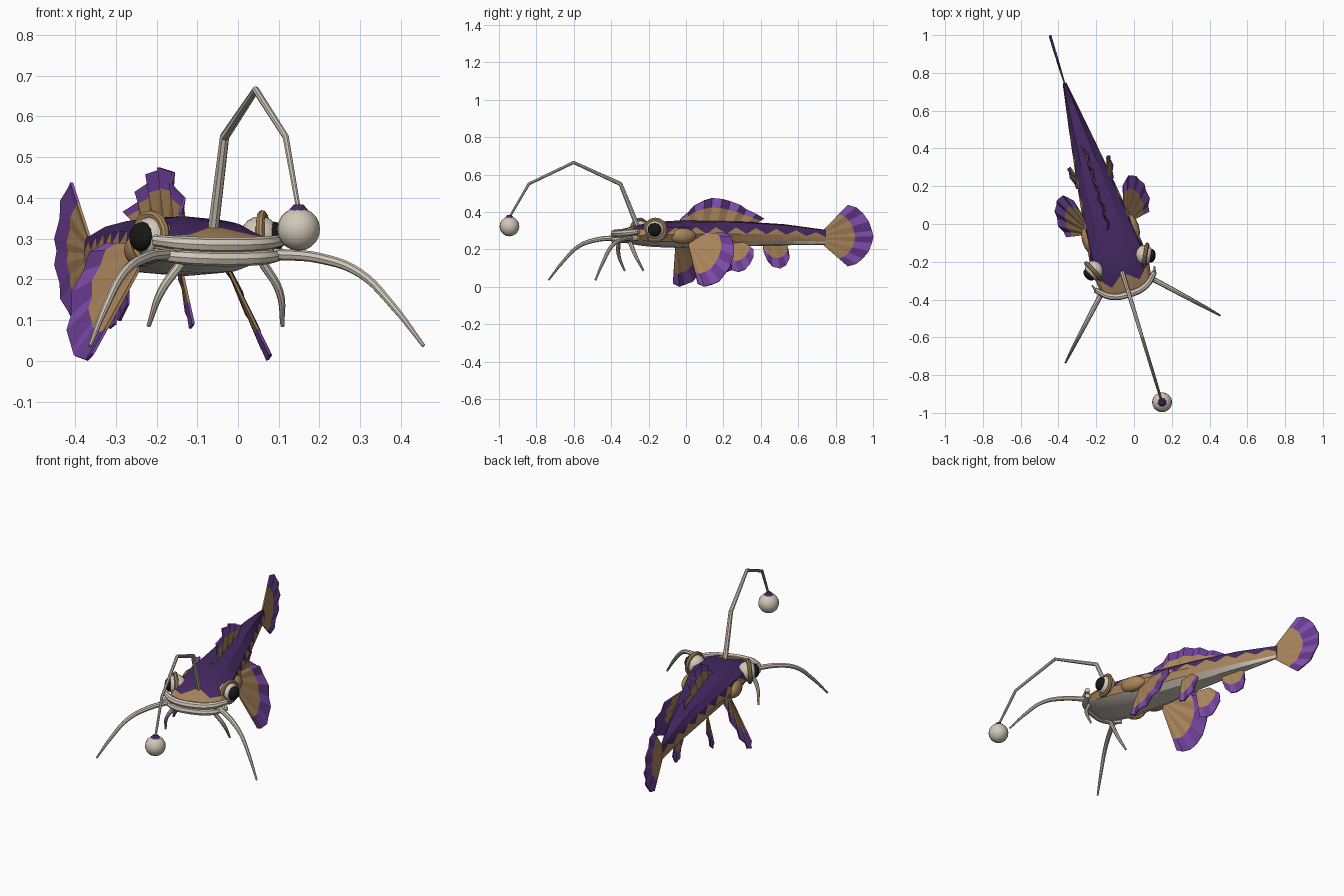
import bpy, bmesh, math
from mathutils import Matrix, Vector

if "Cube" in bpy.data.objects:
    bpy.data.objects.remove(bpy.data.objects["Cube"])

# Fish is built along +Y (head at -Y), then turned and placed by PLACE
PLACE = Matrix.Translation((-0.14, 0, 0)) @ Matrix.Rotation(math.radians(17), 4, 'Z')


def material(name, rgb):
    m = bpy.data.materials.new(name)
    m.diffuse_color = (*rgb, 1)
    m.use_nodes = True
    m.node_tree.nodes["Principled BSDF"].inputs["Base Color"].default_value = m.diffuse_color
    return m


DARK = material("dark_purple", (0.062, 0.023, 0.13))
PURPLE = material("fin_purple", (0.22, 0.075, 0.42))
DEEP = material("fin_purple_shade", (0.14, 0.045, 0.28))
TAN = material("tan", (0.40, 0.235, 0.105))
CREAM = material("cream", (0.64, 0.58, 0.49))
BLACK = material("black", (0.009, 0.009, 0.009))


def finish(name, mesh, mats, smooth=None):
    for m in mats:
        mesh.materials.append(m)
    mesh.transform(PLACE)
    ob = bpy.data.objects.new(name, mesh)
    bpy.context.collection.objects.link(ob)
    if smooth:
        bpy.ops.object.select_all(action='DESELECT')
        ob.select_set(True)
        bpy.context.view_layer.objects.active = ob
        bpy.ops.object.shade_smooth_by_angle(angle=math.radians(smooth))
    return ob


def from_bmesh(name, bm, mats, smooth=None):
    bmesh.ops.recalc_face_normals(bm, faces=bm.faces)
    mesh = bpy.data.meshes.new(name)
    bm.to_mesh(mesh)
    bm.free()
    return finish(name, mesh, mats, smooth)


def ball(name, centre, scale, mat, direction=(0, 0, 1), seg=16, rings=10):
    bm = bmesh.new()
    rot = Vector(direction).to_track_quat('Z', 'Y').to_matrix().to_4x4()
    bmesh.ops.create_uvsphere(bm, u_segments=seg, v_segments=rings, radius=1,
                              matrix=Matrix.Translation(centre) @ rot @ Matrix.Diagonal((*scale, 1)))
    return from_bmesh(name, bm, [mat], 40)


def tube(name, points, radii, mat, poly=False, closed=False):
    cu = bpy.data.curves.new(name, 'CURVE')
    cu.dimensions = '3D'
    cu.bevel_depth, cu.bevel_resolution = 1.0, 2
    cu.use_fill_caps = True
    cu.resolution_u = 5
    sp = cu.splines.new('POLY' if poly else 'BEZIER')
    pts = sp.points if poly else sp.bezier_points
    pts.add(len(points) - 1)
    for p, co, r in zip(pts, points, radii):
        p.co = (*co, 1) if poly else co
        p.radius = r
        if not poly:
            p.handle_left_type = p.handle_right_type = 'AUTO'
    sp.use_cyclic_u = closed
    tmp = bpy.data.objects.new("tmp", cu)
    bpy.context.collection.objects.link(tmp)
    dg = bpy.context.evaluated_depsgraph_get()
    mesh = bpy.data.meshes.new_from_object(tmp.evaluated_get(dg))
    bpy.data.objects.remove(tmp)
    mesh.materials.clear()
    return finish(name, mesh, [mat], 40)


def fin(name, origin, U, V, root, outer, inner=0.66, side=1, pleat=0.006):
    """Fan of rays from the root line to the outer points: tan web, purple rim."""
    O, U, V = Vector(origin), Vector(U), Vector(V)
    N = U.cross(V).normalized()
    bm = bmesh.new()
    rows = []
    for i, (a, b) in enumerate(outer):
        t = i / (len(outer) - 1)
        ra, rb = (root[0][k] * (1 - t) + root[1][k] * t for k in (0, 1))
        row = []
        for f in (0, inner, 1):
            p = O + U * (ra + (a - ra) * f) + V * (rb + (b - rb) * f)
            p += N * pleat * f * (1 if i % 2 else -1)
            p.x *= side
            row.append(bm.verts.new(p))
        rows.append(row)
    for i, (r0, r1) in enumerate(zip(rows, rows[1:])):
        bm.faces.new((r0[0], r0[1], r1[1], r1[0])).material_index = 0
        bm.faces.new((r0[1], r0[2], r1[2], r1[1])).material_index = 1 + i % 2
    ob = from_bmesh(name, bm, [TAN, PURPLE, DEEP])
    mod = ob.modifiers.new("thickness", 'SOLIDIFY')
    mod.thickness, mod.offset = 0.007, 0


# Body: lofted sections (y, half width, top, bottom)
SECTIONS = [(-0.37, .125, .298, .243), (-0.31, .148, .322, .228), (-0.2, .152, .345, .214),
            (-0.05, .138, .355, .208), (0.06, .12, .354, .210), (0.3, .086, .350, .216),
            (0.55, .048, .335, .222), (0.78, .010, .305, .225)]
HALF = [(0, 1), (.55, .95), (.88, .76), (1, .5), (.86, .22), (.5, .04), (0, 0)]


def section(y):
    for a, b in zip(SECTIONS, SECTIONS[1:]):
        if y <= b[0] + 1e-6:
            t = (y - a[0]) / (b[0] - a[0])
            return [p + (q - p) * t for p, q in zip(a, b)]


bm = bmesh.new()
ys = [-0.37, -0.33, -0.27] + [-0.27 + 1.05 * i / 18 for i in range(1, 19)]
ring_pts = HALF + [(-x, z) for x, z in HALF[-2:0:-1]]
rings = []
for y in ys:
    _, w, top, bot = section(y)
    rings.append([bm.verts.new((x * w, y, bot + z * (top - bot))) for x, z in ring_pts])
n = len(ring_pts)
for i, (A, B) in enumerate(zip(rings, rings[1:])):
    for j in range(n):
        k = (j + 1) % n
        band = min(j, n - 1 - j)
        u, l = (j, k) if j < n / 2 else (k, j)      # upper and lower edge of the band
        if i == 1 and band < 2:                     # toothed front edge of the back colour
            inn, out = (u, l) if band else (l, u)
            for vs, c in (((B[u], B[l], A[inn]), 0), ((A[u], A[l], B[out]), 1)):
                bm.faces.new(vs).material_index = c
        elif i > 1 and band == 2:                   # toothed side edge of the back colour
            P, Q = (A, B) if i % 2 else (B, A)
            bm.faces.new((P[u], Q[u], Q[l])).material_index = 0
            bm.faces.new((P[u], Q[l], P[l])).material_index = 1
        else:
            f = bm.faces.new((A[j], A[k], B[k], B[j]))
            f.material_index = 2 if band > 3 else (0 if i > 1 and band < 2 else 1)
bm.faces.new(rings[0]).material_index = 1
bm.faces.new(rings[-1]).material_index = 1
from_bmesh("body", bm, [DARK, TAN, CREAM], 25)

# Lips
for name, z, out in (("upper_lip", .288, 0), ("lower_lip", .254, -.004)):
    tube(name, [(-.165, -.315, z + .008), (-.1, -.37, z), (0, -.388 - out, z - .003),
                (.1, -.37, z), (.165, -.315, z + .008)], [.014, .018, .019, .018, .014], CREAM)

for side, tag in ((1, "right"), (-1, "left")):
    # Eyes with a raised socket ring
    d = Vector((side * .9, -.42, .05)).normalized()
    c = Vector((side * .138, -.213, .303))
    ball(tag + "_eye", c, (.052, .052, .05), CREAM, d)
    ball(tag + "_pupil", c + d * .036, (.037, .037, .025), BLACK, d, 12, 8)
    e1 = Vector((-d.y, d.x, 0)).normalized()
    e2 = d.cross(e1)
    circle = [c + d * .008 + (e1 * math.cos(a) + e2 * math.sin(a)) * .056
              for a in (math.tau * i / 16 for i in range(16))]
    tube(tag + "_eye_ring", circle, [.011] * 16, TAN, True, True)
    # Cheek lobe behind the eye
    ball(tag + "_cheek", (side * .122, -.055, .272), (.034, .075, .042), TAN, seg=12, rings=8)
    # Barbels
    tube(tag + "_long_barbel", [(side * x, y, z) for x, y, z in
         ((.135, -.34, .262), (.225, -.43, .252), (.304, -.51, .215), (.368, -.575, .135), (.428, -.637, .037))],
         [.014, .013, .011, .009, .005], CREAM)
    tube(tag + "_short_barbel", [(side * x, y, z) for x, y, z in
         ((.105, -.345, .24), (.152, -.33, .17), (.172, -.29, .085))], [.012, .010, .005], CREAM)
    # Pectoral and pelvic fins
    fin(tag + "_pectoral_fin", (.11, 0, .25), (.292, .956, 0), (.44, -.13, -1), [(-.02, .03), (0, -.035)],
        [(.03, .235), (.065, .246), (.105, .24), (.145, .218), (.18, .178), (.205, .135),
         (.222, .085), (.225, .03), (.21, -.015), (.17, -.04)], .70, side)
    fin(tag + "_pelvic_fin", (.07, .23, .23), (.25, .96, 0), (.2, 0, -1), [(-.01, 0), (.07, -.01)],
        [(-.005, .14), (.03, .15), (.065, .14), (.095, .11), (.118, .07), (.12, .03)], .62, side, .004)

# Fins on the middle line
fin("dorsal_fin", (0, 0, 0), (0, 1, 0), (0, 0, 1), [(-.03, .345), (.38, .335)],
    [(-.03, .362), (.01, .40), (.05, .435), (.10, .463), (.15, .475), (.20, .47), (.25, .458),
     (.30, .438), (.34, .415), (.39, .39), (.44, .365)], .62, pleat=.012)
fin("tail_fin", (0, 0, 0), (0, 1, 0), (0, 0, 1), [(.765, .30), (.765, .225)],
    [(.905, .438), (.95, .425), (.99, .393), (1.02, .35), (1.04, .30), (1.046, .27), (1.04, .235),
     (1.02, .19), (.99, .152), (.95, .122), (.905, .11)], .64, pleat=.004)
fin("anal_fin", (0, 0, 0), (0, 1, 0), (0, 0, 1), [(.43, .235), (.56, .235)],
    [(.435, .185), (.455, .14), (.485, .108), (.525, .098), (.56, .115), (.578, .155), (.572, .2)], .6, pleat=.004)

# Lure: bent rod, bulb and cap
tube("lure_rod", [(0, -.272, .325), (0, -.366, .55), (0, -.628, .665), (0, -.879, .55), (0, -.985, .375)],
     [.014, .012, .009, .008, .006], CREAM, True)
ball("lure_bulb", (0, -.987, .323), (.053, .053, .053), CREAM)
bm = bmesh.new()
bmesh.ops.create_cone(bm, cap_ends=True, segments=8, radius1=.028, radius2=.012, depth=.018,
                      matrix=Matrix.Translation((0, -.987, .375)))
from_bmesh("lure_cap", bm, [DARK])
